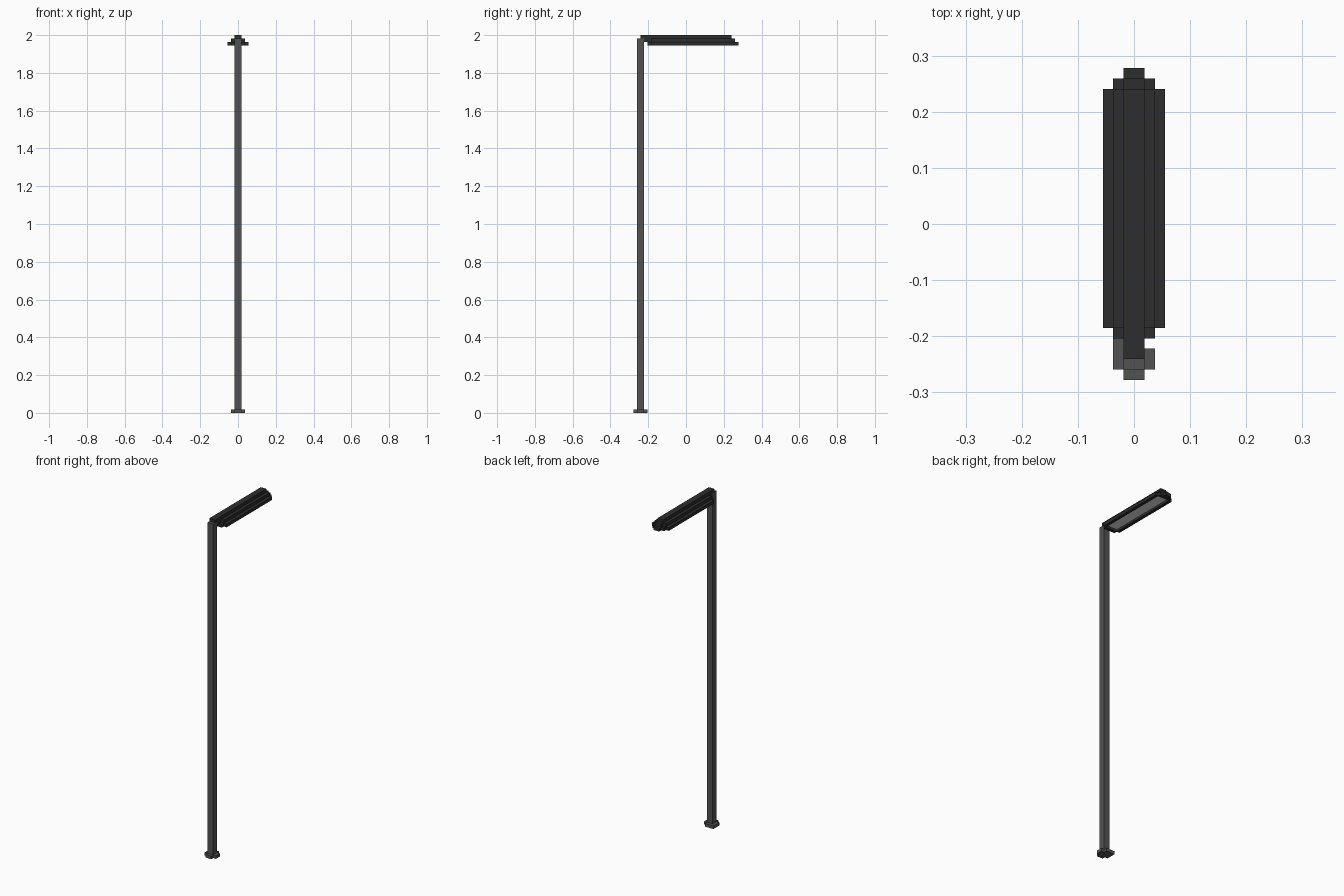
import bpy

if "Cube" in bpy.data.objects:
    bpy.data.objects.remove(bpy.data.objects["Cube"])

U = 2 / 108  # size of one block


def material(name, c):
    m = bpy.data.materials.new(name)
    m.diffuse_color = (c[0], c[1], c[2], 1)
    m.use_nodes = True
    m.node_tree.nodes["Principled BSDF"].inputs["Base Color"].default_value = m.diffuse_color
    return m


POLE = material("pole_grey", (0.085, 0.085, 0.085))
HEAD = material("charcoal", (0.027, 0.027, 0.027))
LIGHT = material("lamp_white", (0.82, 0.82, 0.82))


def box(name, x0, x1, y0, y1, z0, z1, mat):
    """Box given by its limits in block units."""
    bpy.ops.mesh.primitive_cube_add(
        size=1, location=((x0 + x1) / 2 * U, (y0 + y1) / 2 * U, (z0 + z1) / 2 * U))
    o = bpy.context.object
    o.name = name
    o.scale = ((x1 - x0) * U, (y1 - y0) * U, (z1 - z0) * U)
    bpy.ops.object.transform_apply(location=False, rotation=False, scale=True)
    o.data.materials.append(mat)
    return o


# Foot: stepped plate with one filled corner
box("foot_long", -1, 1, -15, -11, 0, 1, POLE)
for s, name in ((-1, "left"), (1, "right")):
    x0, x1 = sorted((s, 2 * s))
    box("foot_" + name, x0, x1, -14, -11 if s < 0 else -12, 0, 1, POLE)

# Pole
box("pole", -1, 1, -14, -12, 1, 107, POLE)

# Lamp head: ridge, middle layer
box("head_ridge", -1, 1, -13, 13, 107, 108, HEAD)
box("head_middle", -1, 1, -12, 14, 106, 107, HEAD)
for s, name in ((-1, "left"), (1, "right")):
    x0, x1 = sorted((s, 2 * s))
    box("head_shoulder_" + name, x0, x1, -10, 13, 106, 107, HEAD)
    # Rim sides around the recessed light
    x0, x1 = sorted((2 * s, 3 * s))
    box("rim_" + name, x0, x1, -10, 13, 105, 106, HEAD)
box("rim_rear", -2, 2, -11, -10, 105, 106, HEAD)
box("rim_tip", -2, 2, 13, 14, 105, 106, HEAD)
box("rim_nose", -1, 1, 14, 15, 105, 106, HEAD)

# Light panel, recessed inside the rim
box("light_panel", -2, 2, -10, 13, 105.7, 106, LIGHT)
